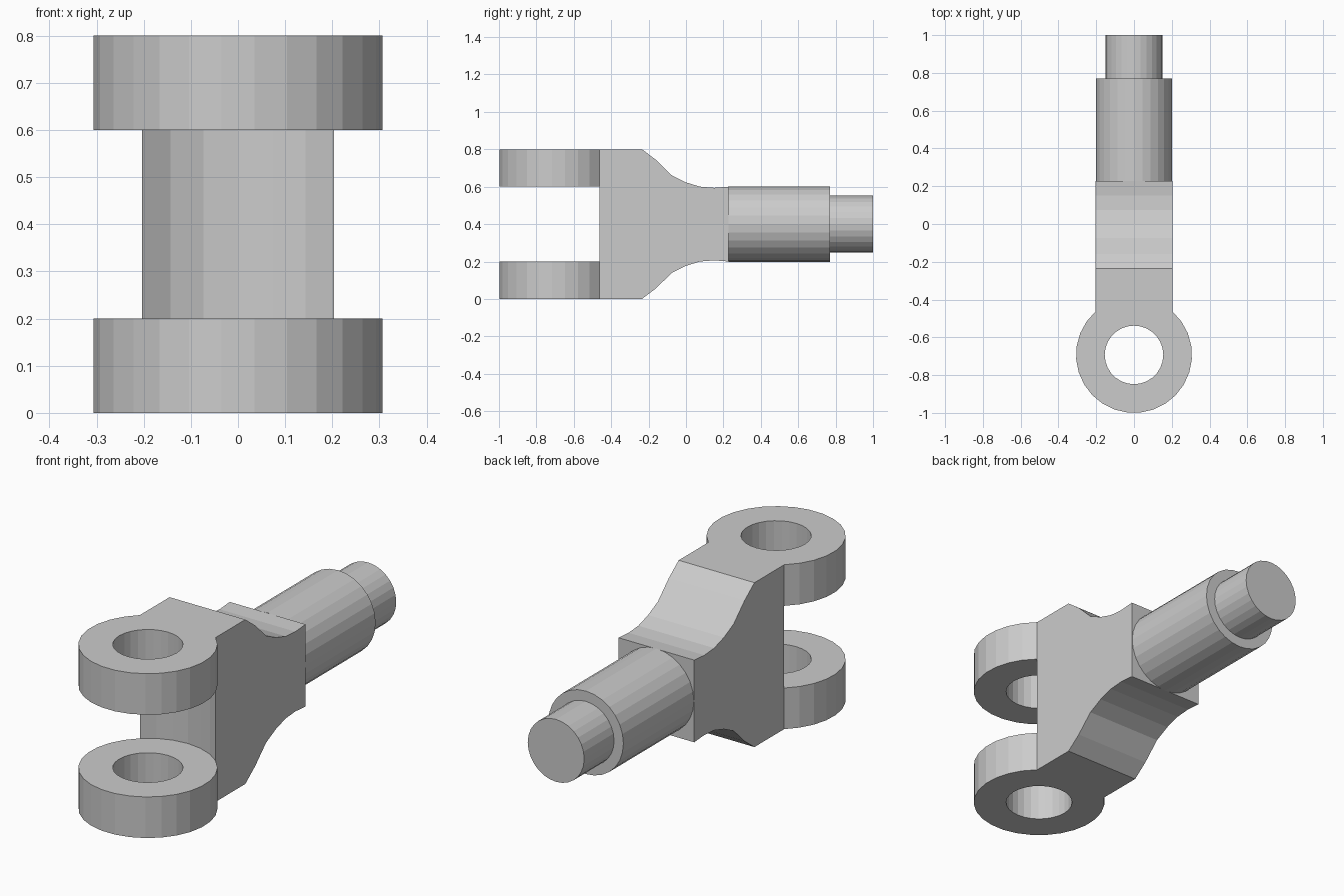
import bpy, bmesh
from math import sin, cos, asin, pi
from mathutils import Vector

cube = bpy.data.objects.get("Cube")
if cube:
    bpy.data.objects.remove(cube, do_unlink=True)

# Single plain grey
grey = bpy.data.materials.new("plain grey")
grey.use_nodes = True
grey.diffuse_color = (0.6, 0.6, 0.6, 1)
grey.node_tree.nodes["Principled BSDF"].inputs["Base Color"].default_value = (0.6, 0.6, 0.6, 1)

EYE_Y, EYE_R, HOLE_R = -0.693, 0.307, 0.155
HALF_W, MID_Z, NECK_END = 0.204, 0.4, 0.228
SIDES = 28


def prism(name, points, offset):
    """Extrude a closed 3D outline along an offset."""
    bm = bmesh.new()
    face = bm.faces.new([bm.verts.new(p) for p in points])
    out = bmesh.ops.extrude_face_region(bm, geom=[face])
    moved = [v for v in out["geom"] if isinstance(v, bmesh.types.BMVert)]
    bmesh.ops.translate(bm, verts=moved, vec=Vector(offset))
    bmesh.ops.recalc_face_normals(bm, faces=bm.faces)
    mesh = bpy.data.meshes.new(name)
    bm.to_mesh(mesh)
    bm.free()
    mesh.materials.append(grey)
    obj = bpy.data.objects.new(name, mesh)
    bpy.context.collection.objects.link(obj)
    return obj


def cut(obj, tool, operation):
    """Apply a boolean and discard its helper."""
    tool.hide_render = True
    mod = obj.modifiers.new("cut", "BOOLEAN")
    mod.operation, mod.solver, mod.object = operation, "EXACT", tool
    bpy.context.view_layer.objects.active = obj
    bpy.ops.object.modifier_apply(modifier=mod.name)
    bpy.data.objects.remove(tool, do_unlink=True)


def arc(radius, start, end, steps):
    """Points round the eye, angles measured from the back (+y)."""
    angles = [start + (end - start) * i / steps for i in range(steps + 1)]
    return [(radius * sin(a), EYE_Y + radius * cos(a)) for a in angles]


# Fork plan: round eye running into a straight body
join = asin(HALF_W / EYE_R)
plan = arc(EYE_R, join, 2 * pi - join, 21) + [(-HALF_W, 0.5), (HALF_W, 0.5)]
fork = prism("fork_body", [(x, y, -0.1) for x, y in plan], (0, 0, 1))

# Side outline with the waisted neck, mirrored about the shaft axis
upper = [(-1.2, 0.4), (-0.235, 0.4), (-0.16, 0.343), (-0.075, 0.26),
         (0, 0.223), (0.075, 0.2), (0.15, 0.194), (NECK_END, 0.2)]
outline = [(y, MID_Z + h) for y, h in upper]
outline += [(y, MID_Z - h) for y, h in reversed(upper)]
cut(fork, prism("side_helper", [(-0.5, y, z) for y, z in outline], (1, 0, 0)), "INTERSECT")

# Slot between the two eyes, hollowed into the body
hollow = arc(EYE_R, -join, join, 6)
edge_y = hollow[0][1]
slot = hollow + [(0.5, edge_y), (0.5, -1.2), (-0.5, -1.2), (-0.5, edge_y)]
cut(fork, prism("slot_helper", [(x, y, 0.2) for x, y in slot], (0, 0, 0.4)), "DIFFERENCE")

# Pin hole through both eyes
hole = arc(HOLE_R, 0, 2 * pi, SIDES)[:-1]
cut(fork, prism("hole_helper", [(x, y, -0.2) for x, y in hole], (0, 0, 1.2)), "DIFFERENCE")


# Shaft and its narrower end
def rod(name, radius, start, end):
    ring = [2 * pi * i / SIDES for i in range(SIDES)]
    pts = [(radius * cos(a), start, MID_Z + radius * sin(a)) for a in ring]
    return prism(name, pts, (0, end - start, 0))


rod("shaft", 0.202, NECK_END, 0.77)
rod("shaft_end", 0.152, 0.77, 1.0)
